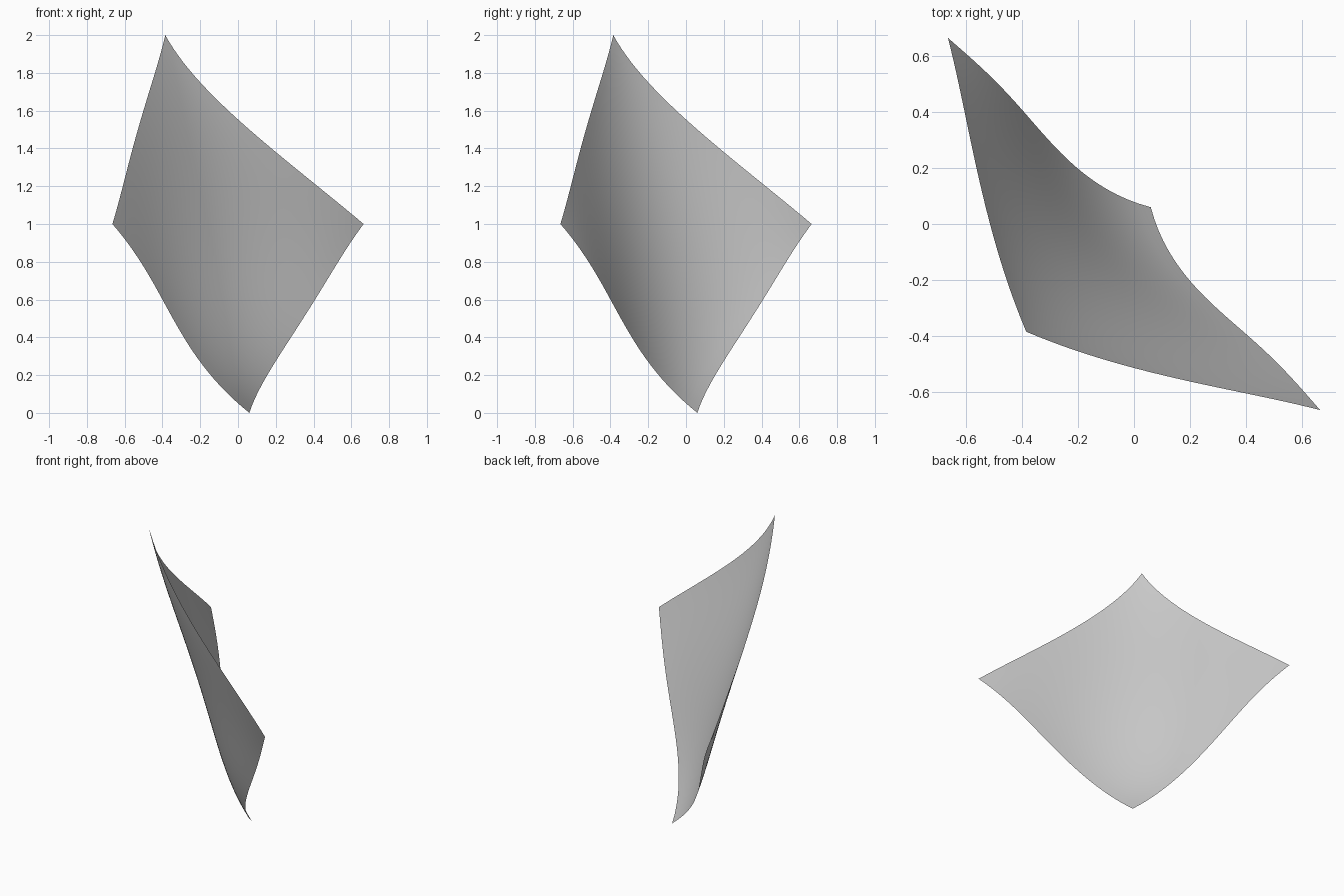
import bpy
from mathutils import Vector

if "Cube" in bpy.data.objects:
    bpy.data.objects.remove(bpy.data.objects["Cube"])

N = 28  # grid divisions along each side

# Edge points (x, y) at equal height steps; the sheet is mirrored across x = y
UPPER = [(-0.385, -0.385), (-0.20, -0.455), (0.06, -0.53), (0.36, -0.597), (0.665, -0.665)]
LOWER = [(0.665, -0.665), (0.50, -0.485), (0.345, -0.345), (0.185, -0.185), (0.06, 0.06)]


def curve(points, t):
    """Smooth polynomial curve through evenly spaced points."""
    n = len(points) - 1
    result = Vector((0, 0))
    for i, p in enumerate(points):
        w = 1.0
        for j in range(n + 1):
            if j != i:
                w *= (t * n - j) / (i - j)
        result += w * Vector(p)
    return result


def swap(v):
    return Vector((v.y, v.x))


top, right, bottom = Vector(UPPER[0]), Vector(UPPER[-1]), Vector(LOWER[-1])
left = swap(right)


def sheet_point(u, v):
    """Blend the four edge curves, with a slight belly in the middle."""
    across = (1 - v) * curve(UPPER, u) + v * swap(curve(LOWER, u))
    along = (1 - u) * swap(curve(UPPER, v)) + u * curve(LOWER, v)
    corners = ((1 - u) * (1 - v) * top + u * (1 - v) * right
               + (1 - u) * v * left + u * v * bottom)
    belly = -0.027 * 16 * u * (1 - u) * v * (1 - v)
    p = across + along - corners + Vector((belly, belly))
    return (p.x, p.y, 2 - u - v)


# Single curved sheet
verts = [sheet_point(i / N, j / N) for i in range(N + 1) for j in range(N + 1)]
faces = []
for i in range(N):
    for j in range(N):
        a = i * (N + 1) + j
        faces.append((a, a + 1, a + N + 2, a + N + 1))
mesh = bpy.data.meshes.new("curved_sheet")
mesh.from_pydata(verts, [], faces)
mesh.shade_smooth()
sheet = bpy.data.objects.new("curved_sheet", mesh)
bpy.context.collection.objects.link(sheet)
